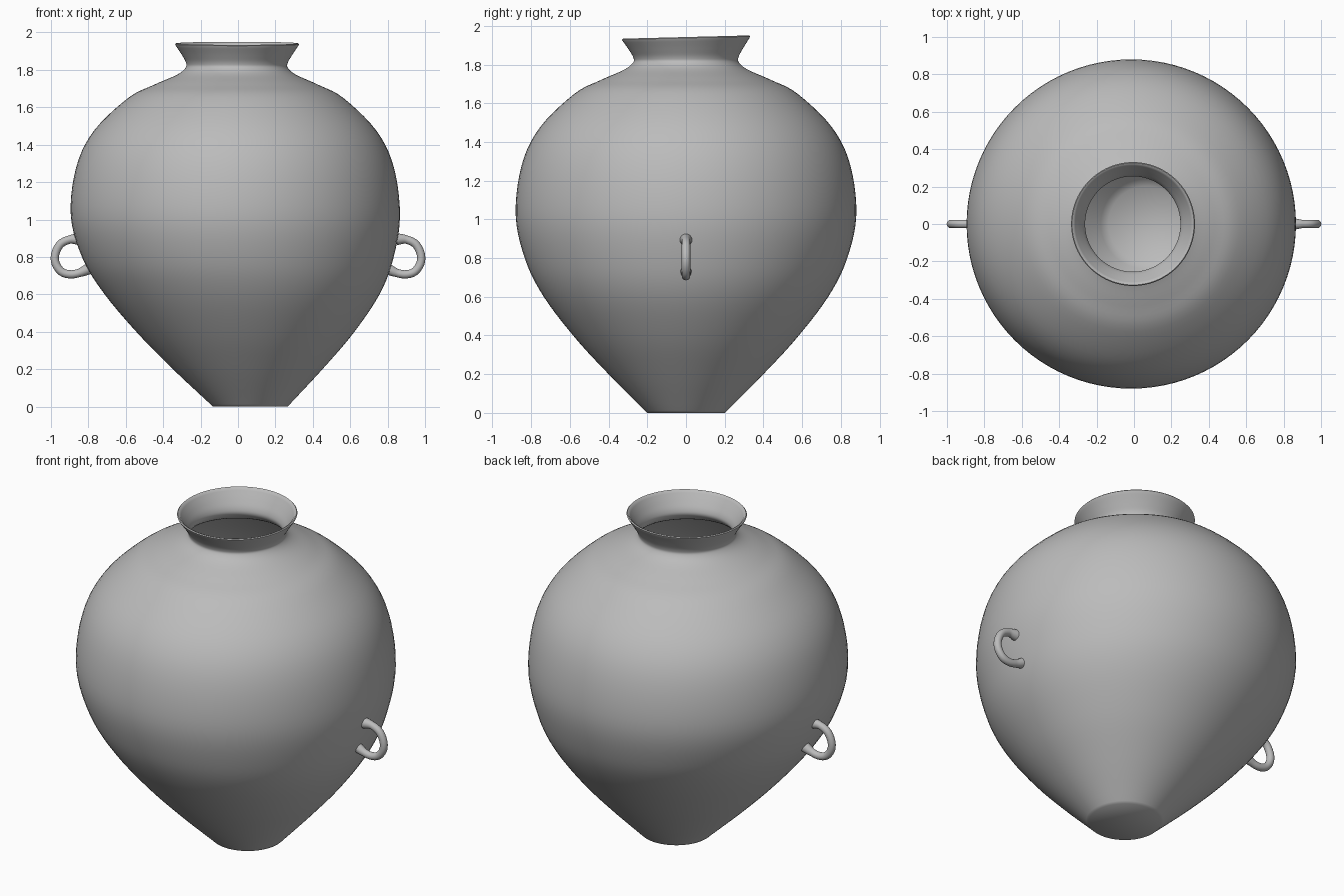
import bpy, math
from mathutils import Vector

if "Cube" in bpy.data.objects:
    bpy.data.objects.remove(bpy.data.objects["Cube"])

clay = bpy.data.materials.new("grey clay")
clay.use_nodes = True
clay.diffuse_color = (0.5, 0.5, 0.5, 1)
clay.node_tree.nodes["Principled BSDF"].inputs["Base Color"].default_value = (0.5, 0.5, 0.5, 1)

SEGMENTS = 96
WALL = 0.014


def smooth_path(points, steps):
    """Catmull-Rom curve through the points."""
    pts = [Vector(p) for p in points]
    pts = [2 * pts[0] - pts[1]] + pts + [2 * pts[-1] - pts[-2]]
    path = []
    for a, b, c, d in zip(pts, pts[1:], pts[2:], pts[3:]):
        for i in range(steps):
            t = i / steps
            path.append(0.5 * (2 * b + (c - a) * t + (2 * a - 5 * b + 4 * c - d) * t * t
                               + (3 * b - a - 3 * c + d) * t ** 3))
    return path + [pts[-2]]


def finish(obj, angle):
    obj.data.materials.append(clay)
    bpy.ops.object.select_all(action='DESELECT')
    obj.select_set(True)
    bpy.context.view_layer.objects.active = obj
    bpy.ops.object.shade_smooth_by_angle(angle=math.radians(angle))


# Jar wall: radius, height and sideways drift of the leaning body
outer = smooth_path([
    (0.212, 0.012, 0.065), (0.4, 0.2, 0.052), (0.575, 0.39, 0.04), (0.735, 0.6, 0.022),
    (0.83, 0.79, 0), (0.88, 1.02, -0.014), (0.849, 1.28, -0.016), (0.755, 1.475, -0.015),
    (0.575, 1.65, -0.012), (0.44, 1.72, -0.01), (0.32, 1.773, -0.008), (0.274, 1.81, -0.007),
    (0.272, 1.838, -0.006), (0.295, 1.88, -0.005), (0.328, 1.93, -0.005)], 5)

# Inner wall follows the outer one at a constant thickness
inner = []
for i, p in enumerate(outer):
    tangent = outer[min(i + 1, len(outer) - 1)] - outer[max(i - 1, 0)]
    normal = Vector((-tangent.y, tangent.x, 0)).normalized()
    inner.append(p + normal * WALL)
lip = [Vector((0.331, 1.937, -0.005)), Vector((0.326, 1.942, -0.005))]
foot = [Vector((0.2, 0, 0.065))]
profile = foot + outer + lip + inner[::-1]

verts, faces = [], []
for r, z, drift in profile:
    rim = max(0, (z - 1.8) / 0.14)
    for s in range(SEGMENTS):
        a = math.tau * s / SEGMENTS
        y = r * math.sin(a)
        verts.append((drift + r * math.cos(a), y, z + 0.025 * y * rim))
for k in range(len(profile) - 1):
    for s in range(SEGMENTS):
        n = (s + 1) % SEGMENTS
        faces.append((k * SEGMENTS + s, k * SEGMENTS + n,
                      (k + 1) * SEGMENTS + n, (k + 1) * SEGMENTS + s))
# Underside and inside floor
last = (len(profile) - 1) * SEGMENTS
faces.append(tuple(reversed(range(SEGMENTS))))
faces.append(tuple(range(last, last + SEGMENTS)))

mesh = bpy.data.meshes.new("jar_body")
mesh.from_pydata(verts, [], faces)
mesh.update()
jar = bpy.data.objects.new("jar_body", mesh)
bpy.context.collection.objects.link(jar)
finish(jar, 50)

# Loop handles, flared where they meet the wall
loop = [(0.85, 0.895), (0.9, 0.893), (0.95, 0.868), (0.977, 0.815), (0.975, 0.765),
        (0.945, 0.722), (0.9, 0.707), (0.85, 0.714), (0.79, 0.74)]
for name, side in (("left_handle", 1), ("right_handle", -1)):
    path = smooth_path([(side * x, 0, z) for x, z in loop], 5)
    verts, faces, sides = [], [], 16
    for i, p in enumerate(path):
        t = (path[min(i + 1, len(path) - 1)] - path[max(i - 1, 0)]).normalized()
        across = Vector((0, 1, 0))
        up = t.cross(across)
        end = abs(2 * i / (len(path) - 1) - 1)
        radius = 0.022 + 0.01 * max(0, end - 0.75) / 0.25
        for s in range(sides):
            a = math.tau * s / sides
            verts.append(p + radius * (across * math.cos(a) + up * math.sin(a)))
    for k in range(len(path) - 1):
        for s in range(sides):
            n = (s + 1) % sides
            faces.append((k * sides + s, k * sides + n, (k + 1) * sides + n, (k + 1) * sides + s))
    mesh = bpy.data.meshes.new(name)
    mesh.from_pydata(verts, [], faces)
    mesh.update()
    handle = bpy.data.objects.new(name, mesh)
    bpy.context.collection.objects.link(handle)
    finish(handle, 60)
